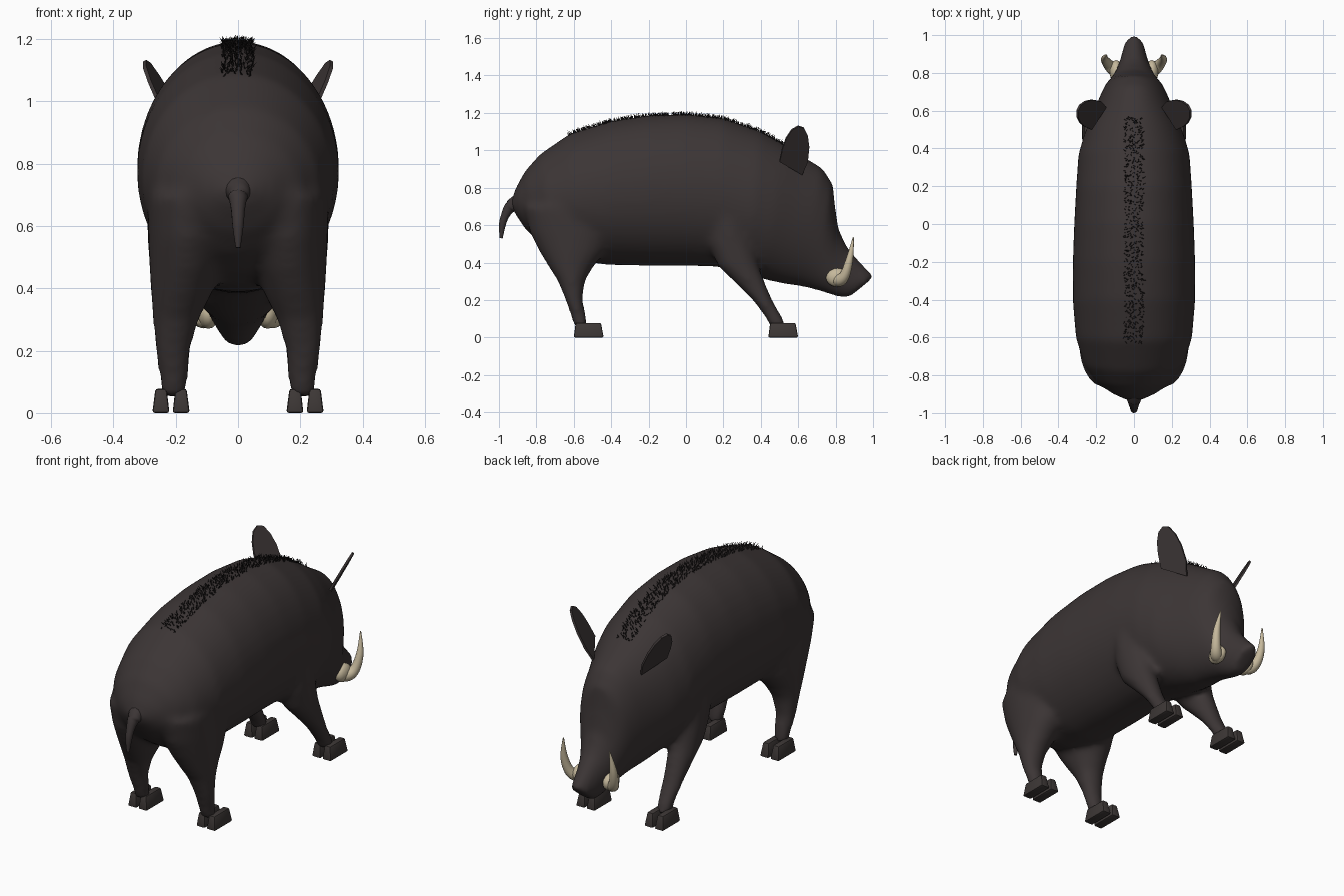
import bpy, bmesh, math, random
from mathutils import Vector
from mathutils.bvhtree import BVHTree

if "Cube" in bpy.data.objects:
    bpy.data.objects.remove(bpy.data.objects["Cube"])

random.seed(4)


def material(name, col):
    m = bpy.data.materials.new(name)
    m.diffuse_color = (*col, 1)
    m.use_nodes = True
    m.node_tree.nodes["Principled BSDF"].inputs["Base Color"].default_value = m.diffuse_color
    return m


HIDE = material("dark hide", (0.045, 0.036, 0.036))
HOOF = material("hoof grey", (0.047, 0.039, 0.037))
BLACK = material("bristle black", (0.012, 0.010, 0.010))
IVORY = material("ivory", (0.56, 0.48, 0.33))


def finish(bm, name, mat, smooth=None):
    bmesh.ops.recalc_face_normals(bm, faces=bm.faces[:])
    me = bpy.data.meshes.new(name)
    bm.to_mesh(me)
    bm.free()
    ob = bpy.data.objects.new(name, me)
    bpy.context.collection.objects.link(ob)
    me.materials.append(mat)
    if smooth:
        bpy.ops.object.select_all(action='DESELECT')
        ob.select_set(True)
        bpy.context.view_layer.objects.active = ob
        bpy.ops.object.shade_smooth_by_angle(angle=math.radians(smooth))
    return ob


def loft(bm, sections, n=28):
    """Closed tube through (centre, half axis u, half axis v) ellipses."""
    rings = []
    for c, u, v in sections:
        rings.append([bm.verts.new(c + u * math.cos(2 * math.pi * i / n)
                                   + v * math.sin(2 * math.pi * i / n)) for i in range(n)])
    for a, b in zip(rings, rings[1:]):
        for i in range(n):
            j = (i + 1) % n
            bm.faces.new((a[i], a[j], b[j], b[i]))
    bm.faces.new(rings[0])
    bm.faces.new(rings[-1][::-1])


def tube(bm, pts, n=14):
    """Round tapering tube through (position, radius), with smooth interpolation."""
    path = []
    for i in range(len(pts) - 1):
        q = [pts[max(i - 1, 0)], pts[i], pts[i + 1], pts[min(i + 2, len(pts) - 1)]]
        for k in range(5):
            t = k / 5
            w = (-t + 2 * t**2 - t**3, 2 - 5 * t**2 + 3 * t**3, t + 4 * t**2 - 3 * t**3, t**3 - t**2)
            path.append((sum((Vector(p[0]) * f / 2 for p, f in zip(q, w)), Vector()),
                         sum(p[1] * f / 2 for p, f in zip(q, w))))
    path.append((Vector(pts[-1][0]), pts[-1][1]))
    secs = []
    for i, (c, r) in enumerate(path):
        d = (path[min(i + 1, len(path) - 1)][0] - path[max(i - 1, 0)][0]).normalized()
        u = d.cross(Vector((0.3, -0.9, 0.1)) if abs(d.y) < 0.8 else Vector((1, 0, 0))).normalized()
        secs.append((c, u * r, d.cross(u) * r))
    loft(bm, secs, n)


# Trunk and head: top y, top z, bottom y, bottom z, half width
TRUNK = [(-.935, .73, -.92, .67, .05), (-.91, .80, -.86, .58, .13), (-.86, .89, -.79, .51, .205),
         (-.78, .98, -.70, .45, .265), (-.62, 1.09, -.58, .41, .308), (-.4, 1.158, -.42, .387, .324),
         (-.2, 1.187, -.2, .383, .324), (0, 1.193, 0, .383, .317), (.2, 1.172, .17, .378, .307),
         (.4, 1.102, .33, .335, .295), (.52, 1.035, .42, .31, .265), (.63, .965, .52, .287, .22),
         (.73, .905, .62, .272, .18), (.785, .82, .68, .258, .152), (.797, .70, .73, .243, .128),
         (.815, .58, .77, .23, .107), (.86, .485, .81, .217, .085), (.93, .405, .84, .21, .068),
         (1.008, .325, .87, .213, .054)]
# Legs: z, back y, front y, inner x, outer x
HIND = [(.05, -.60, -.525, .165, .25), (.1, -.61, -.53, .16, .252), (.2, -.645, -.553, .153, .267),
        (.3, -.685, -.54, .125, .274), (.37, -.73, -.50, .09, .278), (.46, -.785, -.43, .05, .284),
        (.56, -.835, -.39, .03, .288), (.7, -.87, -.42, .02, .29)]
FORE = [(.05, .45, .54, .165, .25), (.1, .43, .52, .16, .252), (.2, .355, .462, .15, .26),
        (.3, .255, .42, .135, .272), (.38, .17, .39, .12, .28), (.5, .12, .36, .1, .287),
        (.65, .12, .32, .1, .295)]

bm = bmesh.new()
loft(bm, [(Vector((0, (ty + by) / 2, (tz + bz) / 2)), Vector((w, 0, 0)),
           Vector((0, (ty - by) / 2, (tz - bz) / 2))) for ty, tz, by, bz, w in TRUNK], 40)
for s in (-1, 1):
    for leg in (HIND, FORE):
        loft(bm, [(Vector((s * (a + b) / 2, (y0 + y1) / 2, z)), Vector(((b - a) / 2, 0, 0)),
                   Vector((0, (y1 - y0) / 2, 0))) for z, y0, y1, a, b in leg])
body = finish(bm, "body", HIDE)
# Blend trunk and legs into one smooth skin
rm = body.modifiers.new("blend", 'REMESH')
rm.mode, rm.voxel_size, rm.use_smooth_shade = 'VOXEL', 0.016, True
sm = body.modifiers.new("soften", 'SMOOTH')
sm.factor, sm.iterations = 0.5, 14

# Tail
bm = bmesh.new()
tube(bm, [((0, -.88, .72), .06), ((0, -.935, .70), .035), ((0, -.965, .655), .023),
          ((0, -.982, .60), .018), ((0, -.988, .53), .008)])
finish(bm, "tail", HIDE, 60)

# Ears: thin leaf plates leaning outward
EAR = [(.50, .94), (.515, 1.01), (.535, 1.065), (.565, 1.11), (.60, 1.13), (.63, 1.12),
       (.65, 1.08), (.658, 1.02), (.65, .94), (.62, .87)]
for s, side in ((-1, "left"), (1, "right")):
    bm = bmesh.new()
    nrm = Vector((1, .32, -.552)).normalized() * .006
    rings = []
    for k in (-1, 1):
        rings.append([bm.verts.new(((p.x + k * nrm.x) * s, p.y + k * nrm.y, p.z + k * nrm.z))
                      for p in (Vector((.15 - .32 * (y - .62) + .552 * (z - .87), y, z)) for y, z in EAR)])
    bm.faces.new(rings[0])
    bm.faces.new(rings[1])
    for i in range(len(EAR)):
        j = (i + 1) % len(EAR)
        bm.faces.new((rings[0][i], rings[0][j], rings[1][j], rings[1][i]))
    finish(bm, side + "_ear", HIDE, 30)

    # Tusk with a swollen root
    bm = bmesh.new()
    tube(bm, [((s * .07, .79, .32), .03), ((s * .11, .82, .305), .034), ((s * .14, .85, .335), .027),
              ((s * .155, .875, .42), .019), ((s * .145, .895, .535), .003)])
    root = bmesh.ops.create_uvsphere(bm, u_segments=14, v_segments=8, radius=1)["verts"]
    bmesh.ops.scale(bm, verts=root, vec=(.035, .06, .05))
    bmesh.ops.translate(bm, verts=root, vec=(s * .095, .808, .32))
    finish(bm, side + "_tusk", IVORY, 50)

    # Cloven hooves: two tapered toes per foot
    for y0, foot in ((-.60, "hind"), (.44, "fore")):
        bm = bmesh.new()
        for t in (-1, 1):
            vs = bmesh.ops.create_cube(bm, size=1)["verts"]
            for v in vs:
                top = v.co.z > 0
                out = v.co.x * t > 0
                front = v.co.y > 0
                x = (.05 if top else .06) if out else (.014 if top else .005)
                y = (.145 if top else .16) if front else (.01 if top else 0)
                v.co = (s * .215 + t * x, y0 + y, .078 if top else 0)
        bmesh.ops.bevel(bm, geom=bm.edges[:], offset=.008, segments=2, affect='EDGES', profile=.5)
        finish(bm, f"{side}_{foot}_hoof", HOOF, 30)

# Bristles along the spine, planted on the skin
dg = bpy.context.evaluated_depsgraph_get()
tree = BVHTree.FromObject(body, dg)
bm = bmesh.new()
for i in range(650):
    x, y = random.uniform(-.05, .05), random.uniform(-.63, .56)
    p, n, _, _ = tree.ray_cast(Vector((x, y, 2)), Vector((0, 0, -1)))
    if p is None:
        continue
    d = (n + Vector((random.uniform(-.7, .7), random.uniform(-.5, .2), 0))).normalized()
    u = d.orthogonal().normalized()
    w = d.cross(u)
    base = [bm.verts.new(p - d * .004 + (u * math.cos(a) + w * math.sin(a)) * .0035)
            for a in (0, 2.094, 4.189)]
    tip = bm.verts.new(p + d * random.uniform(.015, .026))
    for k in range(3):
        bm.faces.new((base[k], base[(k + 1) % 3], tip))
    bm.faces.new(base[::-1])
finish(bm, "spine_bristles", BLACK)
